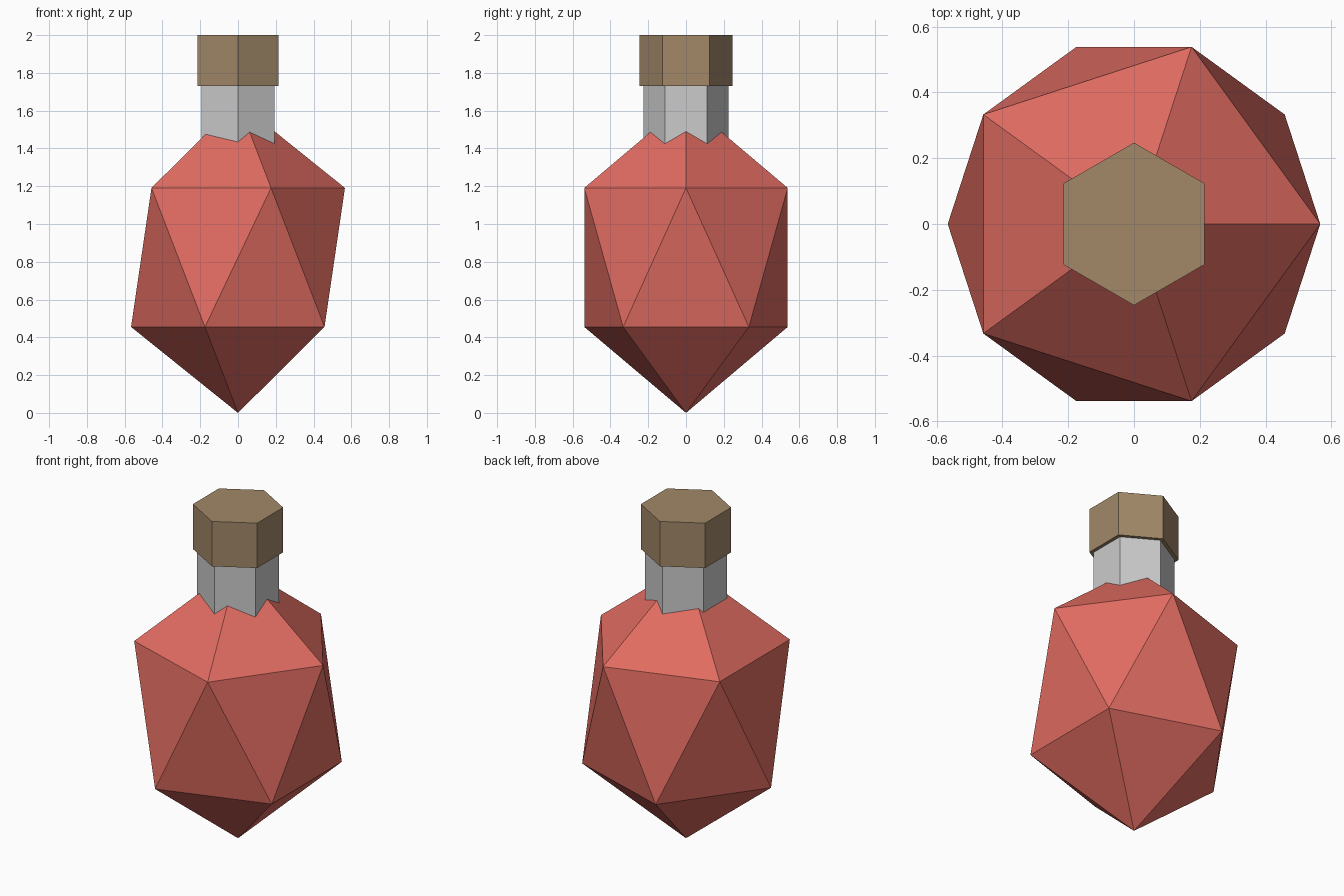
import bpy

if "Cube" in bpy.data.objects:
    bpy.data.objects.remove(bpy.data.objects["Cube"])


def finish(obj, name, color=None):
    obj.name = name
    if color:
        mat = bpy.data.materials.new(name + "_material")
        mat.diffuse_color = (*color, 1.0)
        mat.use_nodes = True
        mat.node_tree.nodes["Principled BSDF"].inputs["Base Color"].default_value = mat.diffuse_color
        obj.data.materials.append(mat)
    return obj


def hex_prism(name, radius, z0, z1, color=None):
    bpy.ops.mesh.primitive_cylinder_add(vertices=6, radius=radius, depth=z1 - z0,
                                        location=(0, 0, (z0 + z1) / 2))
    return finish(bpy.context.object, name, color)


# Faceted flask body: a stretched icosahedron standing on its tip
bpy.ops.mesh.primitive_ico_sphere_add(subdivisions=1, radius=0.633, location=(0, 0, 0.823))
body = finish(bpy.context.object, "flask_body", (0.75, 0.15, 0.12))
body.scale.z = 1.3
bpy.ops.object.transform_apply(location=False, rotation=False, scale=True)

# Glass neck and cork stopper
hex_prism("flask_neck", 0.224, 1.28, 1.78)
hex_prism("cork_stopper", 0.247, 1.73, 2.0, (0.36, 0.25, 0.14))
